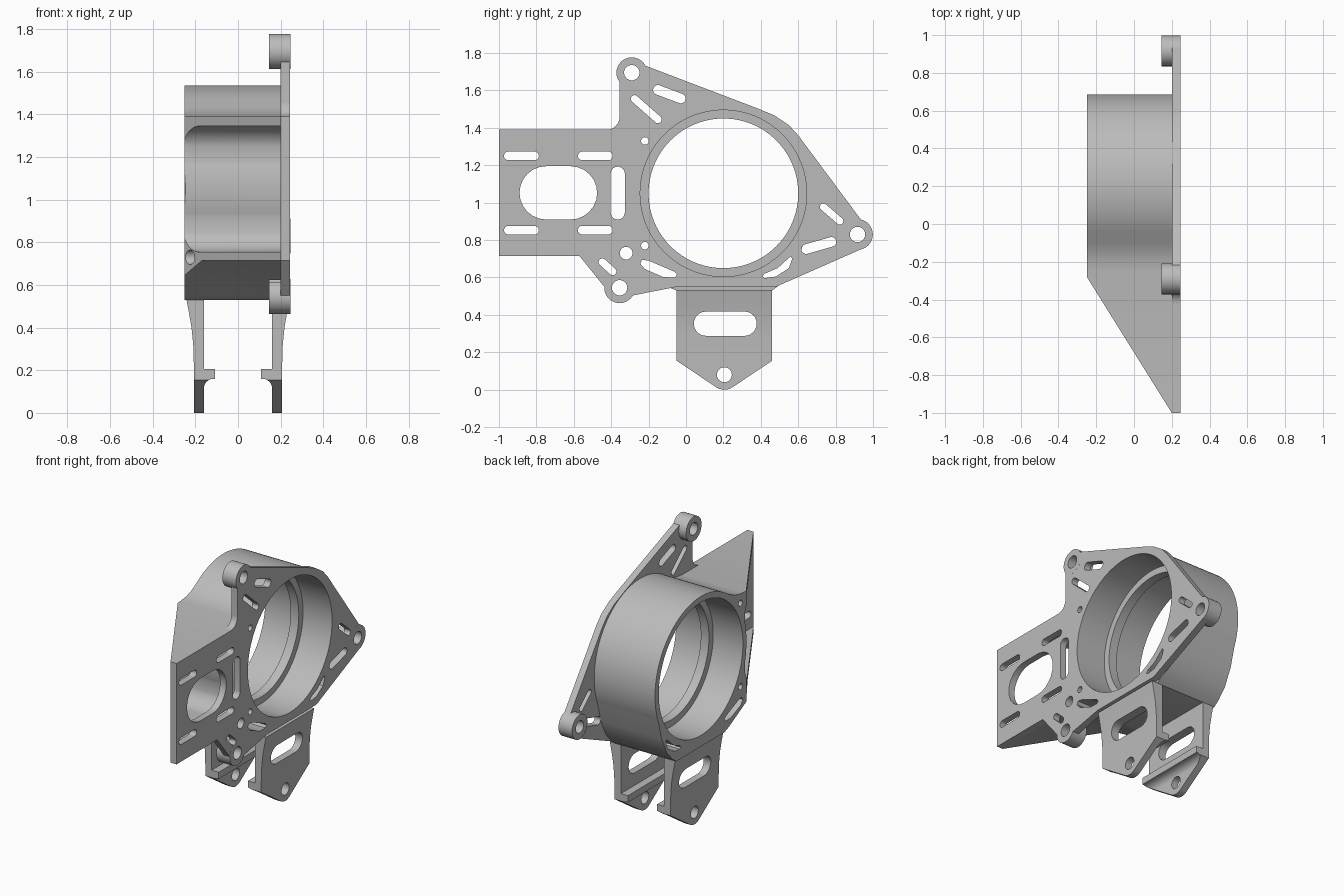
import bpy, bmesh, math
from math import sin, cos, pi, radians

cube = bpy.data.objects.get("Cube")
if cube:
    bpy.data.objects.remove(cube)

grey = bpy.data.materials.new("machined grey")
grey.use_nodes = True
grey.diffuse_color = (0.5, 0.5, 0.5, 1)
grey.node_tree.nodes["Principled BSDF"].inputs["Base Color"].default_value = (0.5, 0.5, 0.5, 1)

CY, CZ = 0.2, 1.05          # barrel axis
OUTER, BORE, LIP = 0.485, 0.445, 0.4


def arc(cy, cz, r, a0, a1, n=16):
    return [(cy + r * cos(radians(a0 + (a1 - a0) * i / n)),
             cz + r * sin(radians(a0 + (a1 - a0) * i / n))) for i in range(n + 1)]


def circle(cy, cz, r, n=32):
    return arc(cy, cz, r, 0, 360, n)[:-1]


def slot(p, q, r):
    """Round-ended slot between two end centres."""
    a = math.degrees(math.atan2(q[1] - p[1], q[0] - p[0]))
    return arc(*q, r, a - 90, a + 90, 12) + arc(*p, r, a + 90, a + 270, 12)


def prisms(name, outlines, lo, hi, axis="x"):
    """Extrude outlines between lo and hi along one axis."""
    place = {"x": lambda u, v, t: (t, u, v),
             "y": lambda u, v, t: (u, t, v),
             "z": lambda u, v, t: (u, v, t)}[axis]
    bm = bmesh.new()
    for pts in outlines:
        a = [bm.verts.new(place(u, v, lo)) for u, v in pts]
        b = [bm.verts.new(place(u, v, hi)) for u, v in pts]
        bm.faces.new(a)
        bm.faces.new(b[::-1])
        for i in range(len(pts)):
            j = (i + 1) % len(pts)
            bm.faces.new((a[i], b[i], b[j], a[j]))
    bmesh.ops.recalc_face_normals(bm, faces=bm.faces[:])
    mesh = bpy.data.meshes.new(name)
    bm.to_mesh(mesh)
    bm.free()
    mesh.materials.append(grey)
    ob = bpy.data.objects.new(name, mesh)
    bpy.context.scene.collection.objects.link(ob)
    return ob


def carve(ob, steps):
    """Apply boolean steps, remove the cutters and shade."""
    for op, cutter in steps:
        cutter.hide_render = True
        mod = ob.modifiers.new("carve", "BOOLEAN")
        mod.operation, mod.object, mod.solver = op, cutter, "EXACT"
    bpy.context.view_layer.update()
    dg = bpy.context.evaluated_depsgraph_get()
    mesh = bpy.data.meshes.new_from_object(ob.evaluated_get(dg))
    ob.modifiers.clear()
    ob.data = mesh
    for _, cutter in steps:
        bpy.data.objects.remove(cutter)
    bpy.ops.object.select_all(action="DESELECT")
    ob.select_set(True)
    bpy.context.view_layer.objects.active = ob
    bpy.ops.object.shade_smooth_by_angle(angle=radians(30))
    return ob


CUT, ADD, KEEP = "DIFFERENCE", "UNION", "INTERSECT"

# Holes running through both plate and barrel housing
through = [
    circle(-0.22, 0.77, 0.02), circle(-0.22, 1.33, 0.02), circle(-0.32, 0.73, 0.034),
    [(0.41, 0.605), (0.42, 0.597), (0.48, 0.605), (0.55, 0.65), (0.568, 0.70),
     (0.56, 0.712), (0.545, 0.70), (0.49, 0.65), (0.42, 0.62)],
    [(-0.245, 0.675), (-0.235, 0.695), (-0.2, 0.69), (-0.06, 0.63), (-0.048, 0.615),
     (-0.06, 0.6), (-0.12, 0.602), (-0.22, 0.645)],
]

# Side plate with mounting bosses
bosses = [(-0.29, 1.695), (0.917, 0.83), (-0.355, 0.545)]
plate_outline = (
    [(-1, 0.715), (-0.57, 0.715), (-0.42, 0.53), (-0.33, 0.495), (-0.05, 0.55), (0.48, 0.55),
     (0.95, 0.757), (0.975, 0.87), (0.935, 0.91), (0.6, 1.36), (0.55, 1.415), (0.47, 1.468),
     (0.38, 1.505), (-0.25, 1.745), (-0.355, 1.65)]
    + arc(-0.425, 1.46, 0.07, 0, -90, 8) + [(-1, 1.39)])
plate_holes = [
    slot((-0.7475, 1.0525), (-0.6175, 1.0525), 0.1425),
    slot((-0.365, 0.948), (-0.365, 1.155), 0.038),
    slot((-0.275, 1.555), (-0.15, 1.445), 0.02),
    slot((-0.15, 1.603), (-0.028, 1.557), 0.026),
    slot((0.735, 0.977), (0.822, 0.902), 0.019),
    slot((0.643, 0.752), (0.777, 0.79), 0.026),
    slot((-0.447, 0.682), (-0.392, 0.632), 0.02),
]
for z in (0.853, 1.25):
    for y in (-0.95, -0.555):
        plate_holes.append(slot((y, z), (y + 0.14, z), 0.023))
carve(prisms("side_plate", [plate_outline], 0.2, 0.245), [
    (ADD, prisms("boss_discs", [circle(y, z, 0.082) for y, z in bosses], 0.145, 0.2451)),
    (CUT, prisms("boss_holes", [circle(y, z, 0.041) for y, z in bosses], 0.1, 0.3)),
    (CUT, prisms("slots", plate_holes + through, 0.1, 0.3)),
    (CUT, prisms("plate_bore", [circle(CY, CZ, BORE, 96)], 0.1, 0.3)),
])

# Barrel housing with tapered upper and lower walls
body_outline = (
    [(-1, 0.715), (-0.41, 0.715), (-0.1, 0.55), (-0.05, 0.53), (0.46, 0.53), (0.5, 0.56),
     (0.56, 0.625), (0.615, 0.74)]
    + arc(CY, CZ, OUTER, -22, 120, 48)
    + [(-0.1, 1.436), (-0.14, 1.415), (-0.19, 1.398), (-0.25, 1.39), (-1, 1.39)])
cavity = (
    [(-1.2, 0.755), (-0.39, 0.755)] + arc(-0.385, 0.875, 0.12, -85, -15, 8)
    + arc(CY, CZ, OUTER, 195, 165, 20)
    + arc(-0.385, 1.225, 0.12, 15, 85, 8) + [(-0.39, 1.345), (-1.2, 1.345)])
carve(prisms("barrel_housing", [body_outline], -0.25, 0.2), [
    (CUT, prisms("front_cavity", [cavity], -0.4, 0.4)),
    (CUT, prisms("wall_taper", [[(-0.4, -0.04), (0.35, -1.24), (-0.4, -1.24)]], 0, 2, "z")),
    (CUT, prisms("lip_bore", [circle(CY, CZ, LIP, 96)], -0.4, 0.4)),
    (CUT, prisms("left_bore", [circle(CY, CZ, BORE, 96)], -0.4, -0.03)),
    (CUT, prisms("right_bore", [circle(CY, CZ, BORE, 96)], 0.03, 0.4)),
    (CUT, prisms("through_holes", through, -0.4, 0.4)),
])

# Pair of legs with inner ledges and flared tops
leg_section = (
    [(0.16, 0), (0.16, 0.11)] + arc(0.115, 0.115, 0.045, 0, 90, 6)
    + [(0.108, 0.16), (0.108, 0.205), (0.16, 0.205), (0.16, 0.532), (0.242, 0.532),
       (0.23, 0.47), (0.218, 0.4), (0.21, 0.32), (0.207, 0.22), (0.207, 0)])
leg_outline = ([(-0.05, 0.6), (-0.05, 0.155)] + arc(0.205, 0.08, 0.08, 237, 303, 8)
               + [(0.46, 0.155), (0.46, 0.6)])
leg_holes = [slot((0.107, 0.353), (0.313, 0.353), 0.065), circle(0.205, 0.08, 0.04)]
for name, side in (("left_leg", 1), ("right_leg", -1)):
    section = [(side * x, z) for x, z in leg_section]
    carve(prisms(name, [section], -0.1, 0.5, "y"), [
        (KEEP, prisms("leg_shape", [leg_outline], -0.4, 0.4)),
        (CUT, prisms("leg_cuts", leg_holes, -0.4, 0.4)),
    ])
